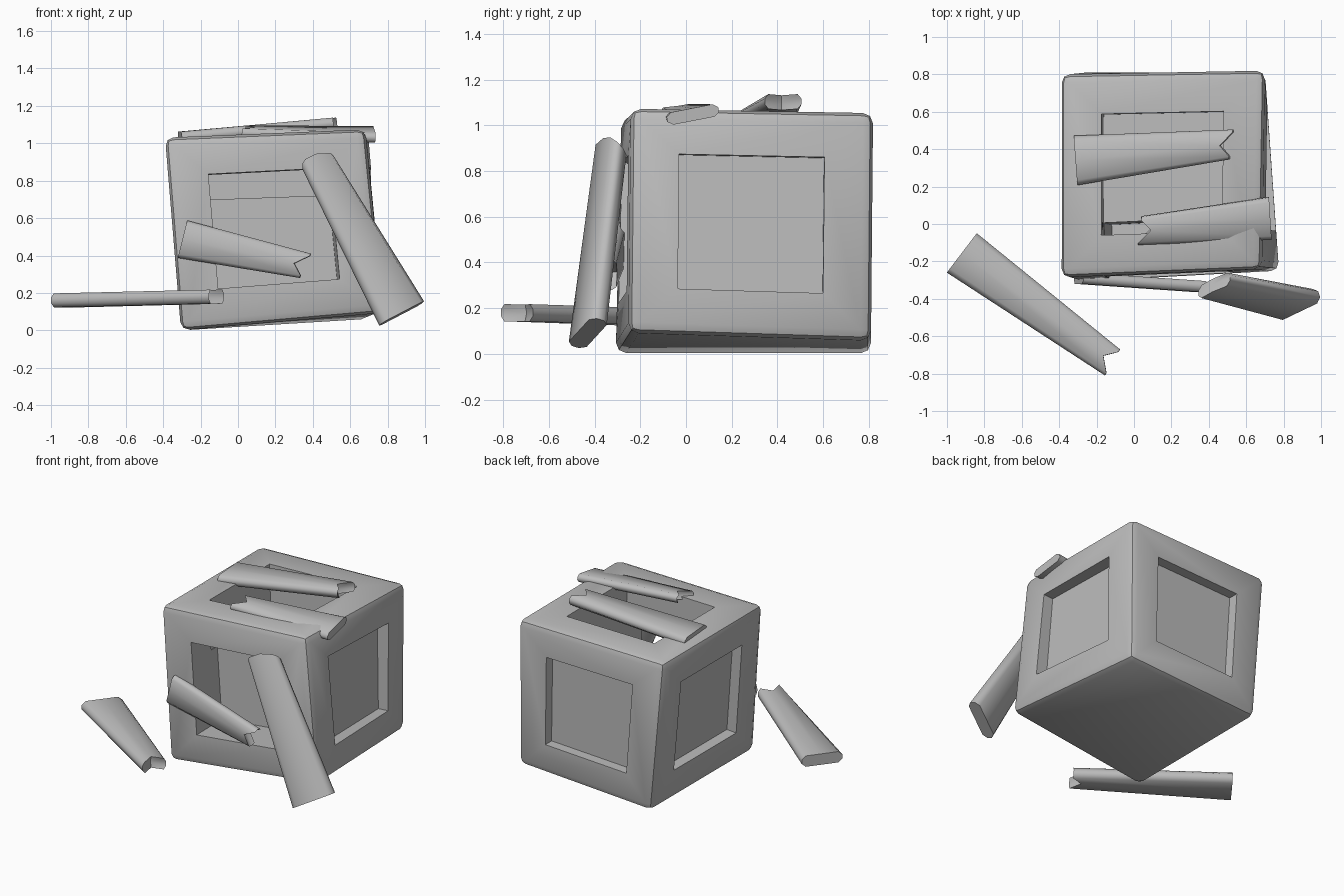
import bpy, bmesh
from mathutils import Vector as V

if "Cube" in bpy.data.objects:
    bpy.data.objects.remove(bpy.data.objects["Cube"])

grey = bpy.data.materials.new("plain grey")
grey.diffuse_color = (0.5, 0.5, 0.5, 1)
grey.use_nodes = True
grey.node_tree.nodes["Principled BSDF"].inputs["Base Color"].default_value = grey.diffuse_color


def make_object(name, verts, faces, bevel=0.0):
    bm = bmesh.new()
    vs = [bm.verts.new(v) for v in verts]
    for f in faces:
        bm.faces.new([vs[i] for i in f])
    bmesh.ops.recalc_face_normals(bm, faces=bm.faces[:])
    if bevel:
        bmesh.ops.bevel(bm, geom=bm.edges[:], offset=bevel, segments=2,
                        profile=0.5, affect='EDGES')
    mesh = bpy.data.meshes.new(name)
    bm.to_mesh(mesh)
    bm.free()
    mesh.materials.append(grey)
    ob = bpy.data.objects.new(name, mesh)
    bpy.context.collection.objects.link(ob)
    return ob


def smooth(ob, angle):
    bpy.ops.object.select_all(action='DESELECT')
    ob.select_set(True)
    bpy.context.view_layer.objects.active = ob
    bpy.ops.object.shade_smooth_by_angle(angle=angle)


# Crooked crate body: bottom ring then top ring
C = [V(c) for c in (
    (-0.305, -0.31, 0.0), (0.78, -0.25, 0.095), (0.70, 0.81, 0.06), (-0.30, 0.81, 0.0),
    (-0.39, -0.285, 1.03), (0.68, -0.24, 1.075), (0.70, 0.82, 1.055), (-0.39, 0.80, 1.03))]
BOX = [(3, 2, 1, 0), (4, 5, 6, 7), (0, 1, 5, 4), (1, 2, 6, 5), (2, 3, 7, 6), (3, 0, 4, 7)]
crate = make_object("crate_body", C, BOX, bevel=0.045)

# Square pockets: deep on the broken top and front, shallow on the other sides
helpers = []
for face, depth in zip(BOX[1:], (0.34, 0.29, 0.07, 0.07, 0.07)):
    a, b, c, d = [C[i] for i in face]
    n = (c - a).cross(d - b).normalized()

    def at(u, v):
        return a.lerp(b, u).lerp(d.lerp(c, u), v)
    win = [at(.2, .2), at(.8, .2), at(.8, .8), at(.2, .8)]
    cut = make_object("pocket_cutter", [p - n * depth for p in win] + [p + n * 0.1 for p in win], BOX)
    cut.hide_render = True
    helpers.append(cut)
    mod = crate.modifiers.new("pocket", 'BOOLEAN')
    mod.operation, mod.solver, mod.object = 'DIFFERENCE', 'EXACT', cut

# Bake the pockets and drop the cutters
dg = bpy.context.evaluated_depsgraph_get()
crate_mesh = bpy.data.meshes.new_from_object(crate.evaluated_get(dg))
crate.modifiers.clear()
crate.data = crate_mesh
for h in helpers:
    bpy.data.objects.remove(h)
smooth(crate, 0.6)


# Broken plank: chamfered section, whole end a, jagged end b
def plank(name, a, wa, b, wb, thick, notch=0.06, wedge=0.0):
    a, b, wa, wb = V(a), V(b), V(wa), V(wb)
    axis = (b - a).normalized()
    n = axis.cross(wa).normalized()
    t = thick / 2
    sec = [(1, .4), (.8, 1), (0, 1), (-.8, 1), (-1, .4),
           (-1, -.4), (-.8, -1), (0, -1), (.8, -1), (1, -.4)]
    k = len(sec)
    verts = [a + wa * s + n * t * h for s, h in sec]
    for s, h in sec:
        back = (notch if s == 0 else 0) + wedge * (h + 1) / 2
        verts.append(b + wb * s + n * t * h - axis * back)
    verts.append(b - axis * (notch * 1.2 + wedge / 2))
    faces = [tuple(range(k))]
    for i in range(k):
        j = (i + 1) % k
        faces += [(i, j, k + j, k + i), (k + i, k + j, 2 * k)]
    smooth(make_object(name, verts, faces), 0.9)


plank("ground_plank", (-0.92, -0.155, 0.16), (0.08, 0.105, 0),
      (-0.115, -0.74, 0.18), (0.04, 0.07, 0), 0.075)
plank("leaning_plank", (0.875, -0.43, 0.09), (0.115, 0.055, 0.06),
      (0.415, -0.325, 0.92), (0.085, 0.04, 0.02), 0.085, notch=-0.015, wedge=0.06)
plank("front_plank", (-0.295, -0.29, 0.487), (0.025, 0, 0.1),
      (0.36, -0.335, 0.345), (0.03, 0, 0.065), 0.06)
plank("top_back_plank", (-0.31, 0.34, 1.03), (-0.01, 0.132, 0),
      (0.52, 0.425, 1.105), (0.01, 0.08, 0), 0.065)
plank("top_front_plank", (0.728, 0.03, 1.048), (-0.007, 0.113, 0.022),
      (0.03, -0.035, 1.06), (0.01, 0.075, 0.01), 0.055)
